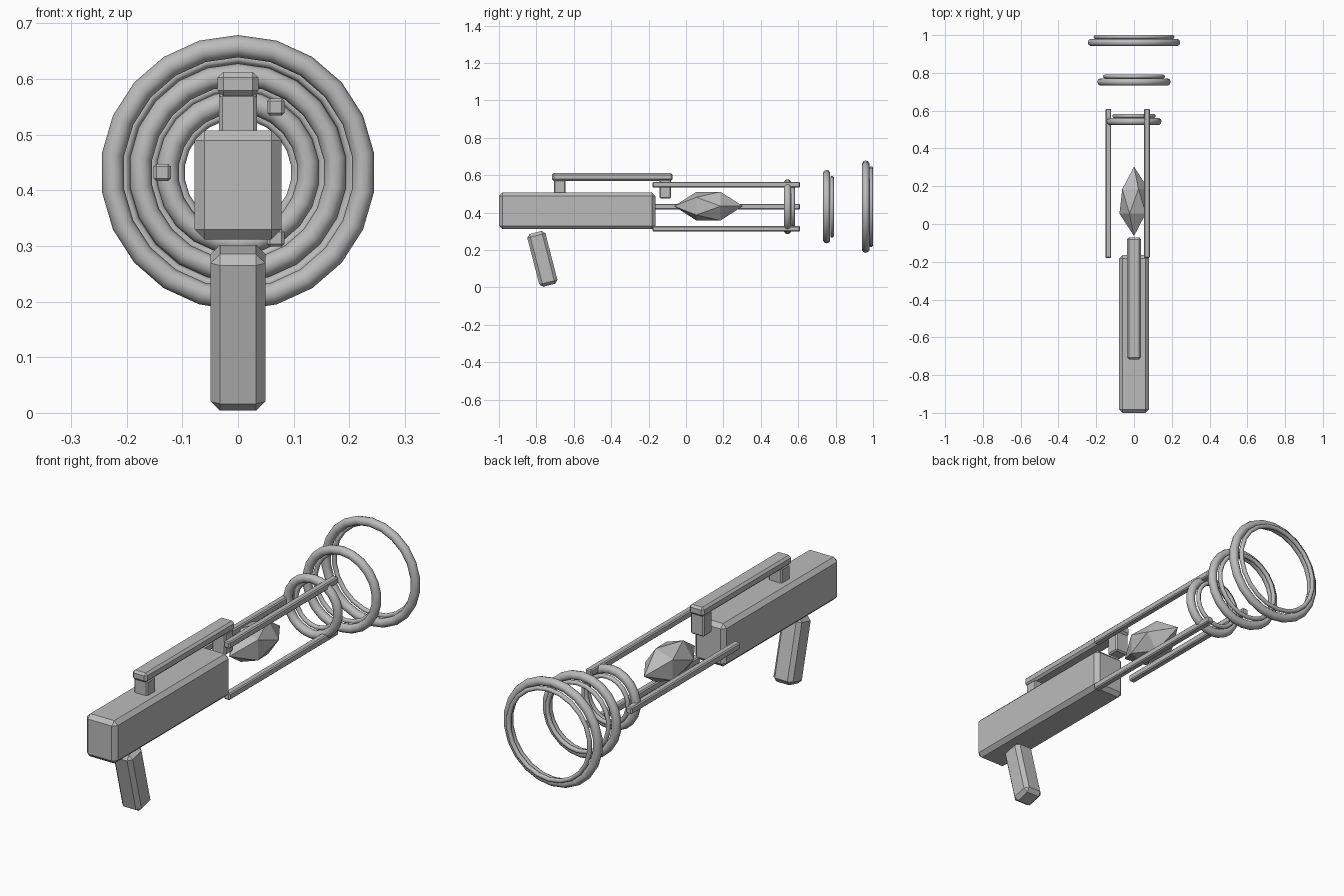
import bpy
from math import radians, pi, sin, cos, tau

cube = bpy.data.objects.get("Cube")
if cube:
    bpy.data.objects.remove(cube, do_unlink=True)

grey = bpy.data.materials.new("plain grey")
grey.use_nodes = True
colour = (0.5, 0.5, 0.5, 1)
grey.diffuse_color = colour
grey.node_tree.nodes["Principled BSDF"].inputs["Base Color"].default_value = colour

AXIS_Z = 0.432  # height of the ring and rod axis


def finish(name):
    obj = bpy.context.object
    obj.name = name
    obj.data.materials.append(grey)
    return obj


def box(name, centre, size, bevel, tilt=0):
    """Chamfered box with flat faces."""
    bpy.ops.mesh.primitive_cube_add(size=1, location=centre)
    obj = finish(name)
    obj.scale = size
    bpy.ops.object.transform_apply(location=False, rotation=False, scale=True)
    mod = obj.modifiers.new("chamfer", 'BEVEL')
    mod.width = bevel
    mod.segments = 1
    obj.rotation_euler.x = tilt
    return obj


def ring(name, y, major, minor):
    """Hoop facing along y, with a corner at the top."""
    bpy.ops.mesh.primitive_torus_add(major_segments=22, minor_segments=10,
                                     major_radius=major, minor_radius=minor,
                                     location=(0, y, AXIS_Z),
                                     rotation=(pi / 2, pi / 2, 0))
    obj = finish(name)
    obj.rotation_euler = (pi / 2, 0, 0)
    for v in obj.data.vertices:  # quarter turn
        v.co.x, v.co.y = -v.co.y, v.co.x
    bpy.ops.object.shade_smooth()


# Main body and slanted grip
box("body", (0, -0.582, 0.41), (0.157, 0.836, 0.196), 0.018)
box("grip", (0, -0.768, 0.153), (0.098, 0.1, 0.291), 0.017, radians(14.5))

# Top rail on two posts
box("top_rail", (0, -0.394, 0.591), (0.073, 0.646, 0.043), 0.01)
box("front_post", (0, -0.675, 0.535), (0.068, 0.062, 0.08), 0.006)
box("back_post", (0, -0.111, 0.527), (0.068, 0.062, 0.102), 0.006)

# Three rods spaced evenly around the axis
for i, side in enumerate(("right", "upper_left", "lower_left")):
    angle = pi - i * tau / 3
    box(side + "_rod", (0.136 * cos(angle), 0.215, AXIS_Z + 0.136 * sin(angle)),
        (0.031, 0.79, 0.031), 0.005)

# Three growing pairs of hoops
for name, y, major in (("small", 0.543, 0.127), ("medium", 0.752, 0.176),
                       ("large", 0.961, 0.227)):
    ring(name + "_ring", y, major, 0.02)
    ring(name + "_inner_ring", y + 0.029, major - 0.021, 0.01)

# Floating pointed crystal, stretched along y
bpy.ops.mesh.primitive_ico_sphere_add(subdivisions=1, radius=1,
                                      location=(0, 0.12, 0.435),
                                      rotation=(-pi / 2, 0, 0))
crystal = finish("crystal")
for v in crystal.data.vertices:
    v.co.x *= 0.086
    v.co.y *= 0.09
    v.co.z *= 0.184 if abs(v.co.z) > 0.9 else 0.145
